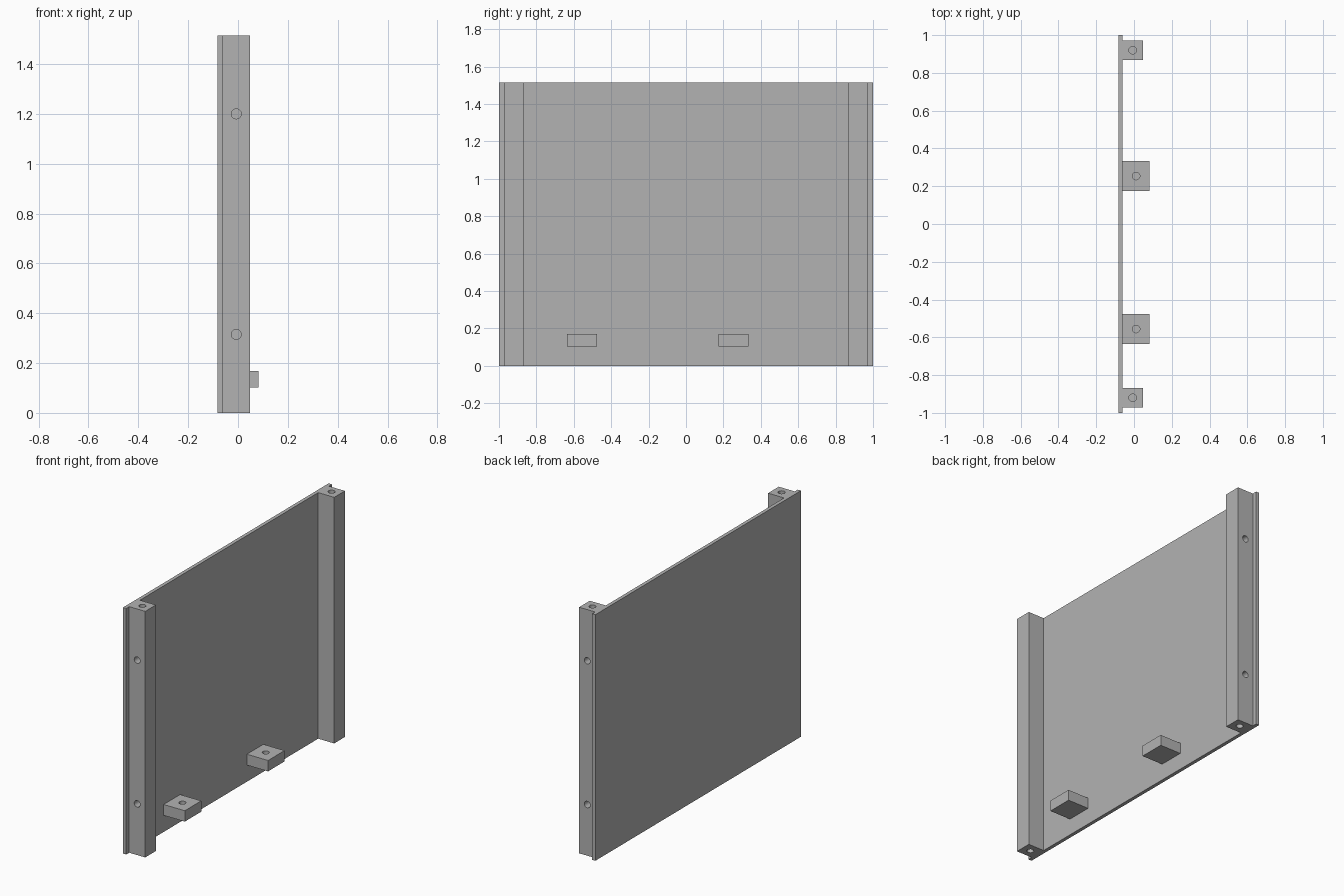
import bpy
import bmesh
from math import pi, radians
from mathutils import Matrix, Vector

cube = bpy.data.objects.get("Cube")
if cube:
    bpy.data.objects.remove(cube, do_unlink=True)

grey = bpy.data.materials.new("plain grey")
grey.use_nodes = True
colour = (0.45, 0.45, 0.45, 1)
grey.diffuse_color = colour
grey.node_tree.nodes["Principled BSDF"].inputs["Base Color"].default_value = colour

HEIGHT = 1.515
BACK, INNER = -0.083, -0.061   # outer and inner faces of the panel
HOLE_RADIUS = 0.02


def make_object(name, bm):
    bmesh.ops.recalc_face_normals(bm, faces=bm.faces)
    mesh = bpy.data.meshes.new(name)
    bm.to_mesh(mesh)
    bm.free()
    mesh.materials.append(grey)
    obj = bpy.data.objects.new(name, mesh)
    bpy.context.collection.objects.link(obj)
    return obj


def box(name, low, high):
    low, high = Vector(low), Vector(high)
    bm = bmesh.new()
    bmesh.ops.create_cube(bm, size=1, matrix=Matrix.Translation((low + high) / 2)
                          @ Matrix.Diagonal((high - low).to_4d()))
    return make_object(name, bm)


def drill(obj, holes):
    """Cut blind holes, each given as (centre on the face, axis, depth)."""
    bm = bmesh.new()
    for centre, axis, depth in holes:
        turn = Matrix.Rotation(pi / 2, 4, 'X') if axis == 'Y' else Matrix()
        bmesh.ops.create_cone(bm, cap_ends=True, segments=32,
                              radius1=HOLE_RADIUS, radius2=HOLE_RADIUS,
                              depth=2 * depth, matrix=Matrix.Translation(centre) @ turn)
    cutter = make_object("hole_cutter", bm)
    cutter.hide_render = True
    mod = obj.modifiers.new("holes", 'BOOLEAN')
    mod.operation = 'DIFFERENCE'
    mod.solver = 'EXACT'
    mod.object = cutter
    bpy.ops.object.select_all(action='DESELECT')
    bpy.context.view_layer.objects.active = obj
    obj.select_set(True)
    bpy.ops.object.modifier_apply(modifier=mod.name)
    bpy.data.objects.remove(cutter, do_unlink=True)
    bpy.ops.object.shade_smooth_by_angle(angle=radians(30))


# Thin upright panel
box("panel", (BACK, -1, 0), (INNER, 1, HEIGHT))

# Full-height posts, drilled in both ends and in the outer side
for name, side in (("front_post", -1), ("rear_post", 1)):
    y_in, y_out = side * 0.867, side * 0.971
    post = box(name, (INNER, min(y_in, y_out), 0), (0.048, max(y_in, y_out), HEIGHT))
    x, y = -0.007, side * 0.92
    drill(post, [((x, y, 0), 'Z', 0.12), ((x, y, HEIGHT), 'Z', 0.12),
                 ((x, y_out, 0.315), 'Y', 0.06), ((x, y_out, 1.2), 'Y', 0.06)])

# Mounting blocks low on the inner face, drilled from above
for name, y in (("front_block", -0.556), ("rear_block", 0.254)):
    block = box(name, (INNER, y - 0.08, 0.102), (0.083, y + 0.08, 0.169))
    drill(block, [((0.011, y, 0.169), 'Z', 0.05)])
